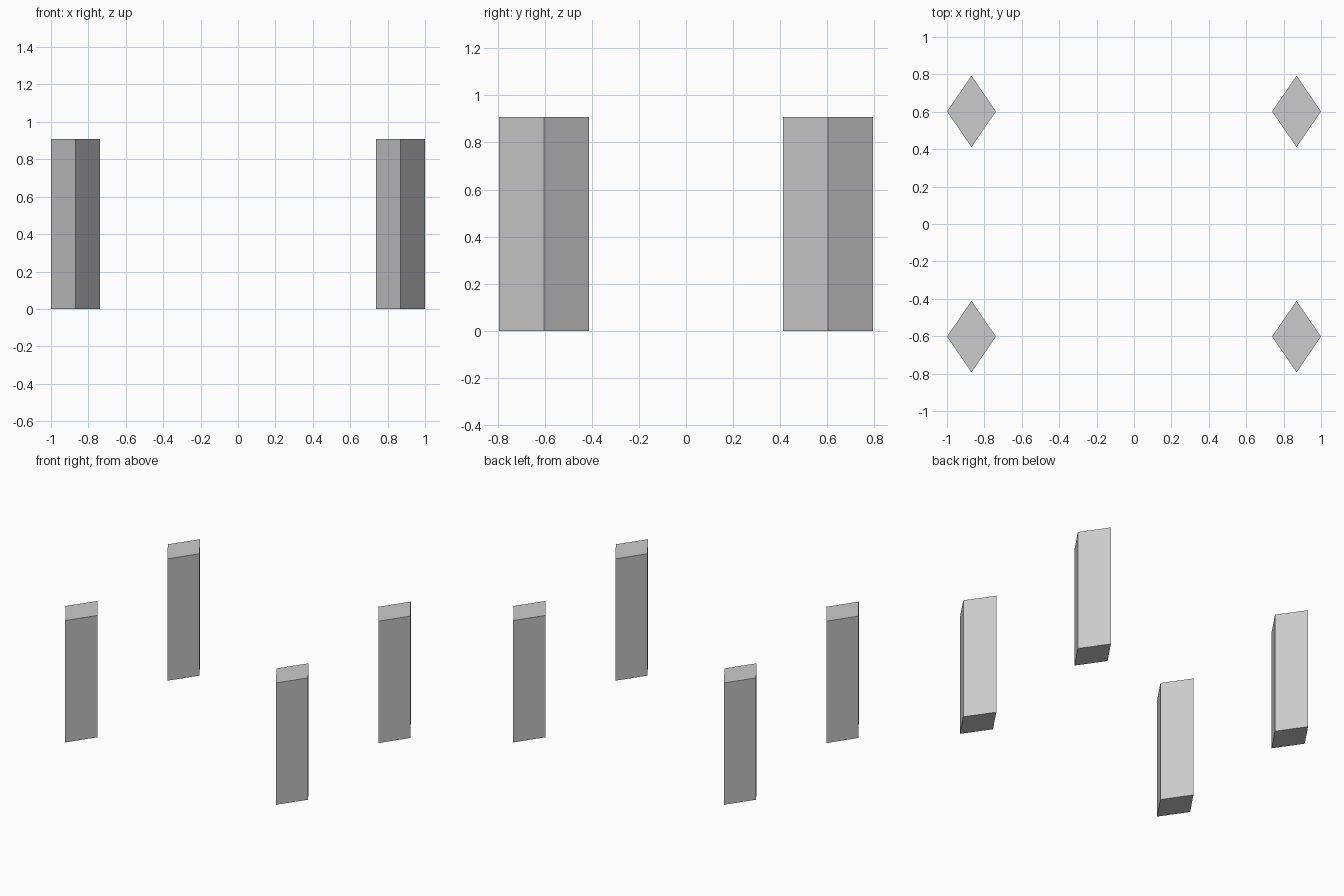
import bpy
import math

if "Cube" in bpy.data.objects:
    bpy.data.objects.remove(bpy.data.objects["Cube"])

HALF_X, HALF_Y, HEIGHT = 0.131, 0.191, 0.908
CENTRE_X, CENTRE_Y = 0.869, 0.602


def diamond_post(name, x, y):
    # Four-sided prism with its corners on the x and y axes
    bpy.ops.mesh.primitive_cylinder_add(vertices=4, radius=1, depth=1)
    post = bpy.context.object
    post.name = name
    post.scale = (HALF_X, HALF_Y, HEIGHT)
    post.location = (x, y, HEIGHT / 2)
    bpy.ops.object.transform_apply(location=False, rotation=False, scale=True)


# One post at each corner
for y_side, depth_name in ((-1, "front"), (1, "back")):
    for x_side, side_name in ((-1, "left"), (1, "right")):
        diamond_post(f"{depth_name}_{side_name}_post",
                     x_side * CENTRE_X, y_side * CENTRE_Y)
